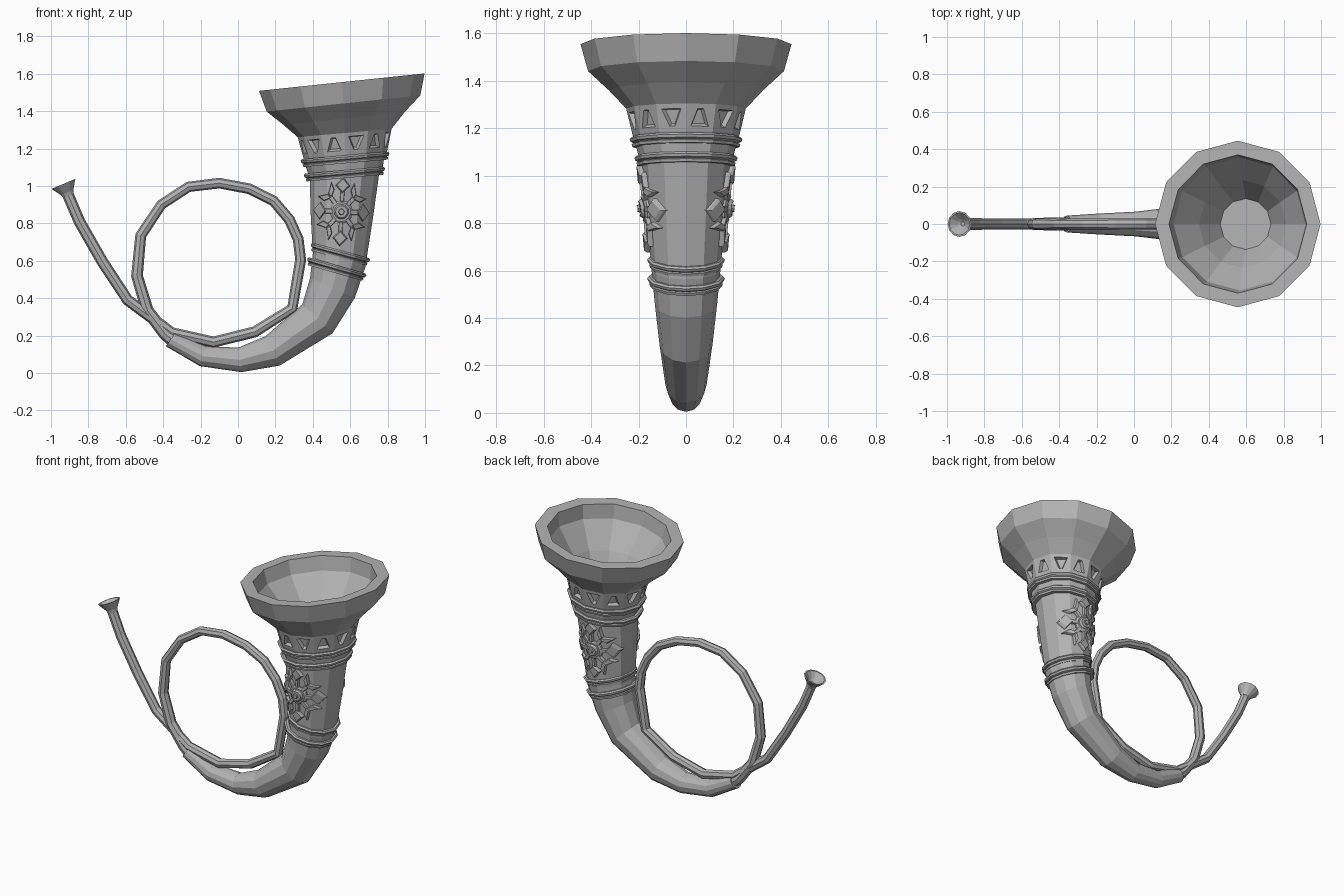
import bpy, bmesh
from math import sin, cos, pi, radians, hypot, atan2, degrees
from mathutils import Vector

if "Cube" in bpy.data.objects:
    bpy.data.objects.remove(bpy.data.objects["Cube"])

grey = bpy.data.materials.new("horn_grey")
grey.use_nodes = True
COLOUR = (0.45, 0.45, 0.45, 1)
grey.diffuse_color = COLOUR
grey.node_tree.nodes["Principled BSDF"].inputs["Base Color"].default_value = COLOUR


def finish(bm, name):
    bmesh.ops.recalc_face_normals(bm, faces=bm.faces)
    mesh = bpy.data.meshes.new(name)
    bm.to_mesh(mesh)
    bm.free()
    mesh.materials.append(grey)
    obj = bpy.data.objects.new(name, mesh)
    bpy.context.collection.objects.link(obj)
    return obj


def loft(rings, sides=12, closed=False):
    """Skin rings of (x, z, radius, lean in degrees) lying in the y = 0 plane."""
    bm = bmesh.new()
    loops = []
    for x, z, r, lean in rings:
        out = Vector((cos(radians(lean)), 0, -sin(radians(lean))))
        loops.append([bm.verts.new(Vector((x, 0, z)) + r * (cos(a) * out + sin(a) * Vector((0, 1, 0))))
                      for a in (2 * pi * i / sides for i in range(sides))])
    pairs = list(zip(loops, loops[1:] + loops[:1])) if closed else list(zip(loops, loops[1:]))
    rows = [[bm.faces.new((p[i], p[(i + 1) % sides], q[(i + 1) % sides], q[i]))
             for i in range(sides)] for p, q in pairs]
    if not closed:
        bm.faces.new(loops[0])
        bm.faces.new(loops[-1])
    return bm, rows


def along(x, z, lean, profile):
    """Rings stacked on a straight axis from (offset, radius) pairs."""
    s, c = sin(radians(lean)), cos(radians(lean))
    return [(x + d * s, z + d * c, r, lean) for d, r in profile]


# Horn body: curved tail, straight decorated barrel, flared bell, hollow mouth
curve = [(-0.36, 0.18, 0.045, 125), (-0.187, 0.09, 0.056, 108), (0.01, 0.07, 0.066, 82),
         (0.185, 0.118, 0.087, 64), (0.425, 0.29, 0.112, 44), (0.505, 0.455, 0.131, 24),
         (0.54, 0.6, 0.145, 15), (0.555, 0.84, 0.167, 4), (0.57, 1.06, 0.187, -5),
         (0.574, 1.17, 0.225, -5), (0.57, 1.283, 0.252, -5),
         (0.567, 1.36, 0.325, -6), (0.564, 1.441, 0.413, -6)]
mouth = along(0.555, 1.555, -6, [(0, 0.445), (0, 0.37), (-0.09, 0.355), (-0.24, 0.235),
                                 (-0.42, 0.13), (-0.55, 0.1)])
bm, rows = loft(curve + mouth)

# Alternating wedge recesses, one on each facet below the bell
panels = rows[9]
bmesh.ops.recalc_face_normals(bm, faces=bm.faces)
bmesh.ops.inset_individual(bm, faces=panels, thickness=0.021, use_even_offset=True)
for i, face in enumerate(panels):
    by_height = sorted(face.verts, key=lambda v: v.co.z)
    a, b = by_height[:2] if i % 2 else by_height[2:]
    middle = (a.co + b.co) / 2
    for v in (a, b):
        v.co = middle.lerp(v.co, 0.3)
bmesh.ops.inset_individual(bm, faces=panels, thickness=0.008, depth=-0.02, use_even_offset=True)
finish(bm, "horn_body")

# Double-lipped bands round the barrel
BAND = [(-0.022, -0.03), (-0.022, 0), (-0.01, 0.003), (-0.006, -0.004), (0, 0.008),
        (0.012, 0.012), (0.02, 0.004), (0.02, -0.03)]
bands = {"upper_band": (0.573, 1.143, -5, 0.226), "barrel_top_band": (0.57, 1.064, -5, 0.206),
         "barrel_base_band": (0.545, 0.635, 15, 0.152), "lower_band": (0.525, 0.556, 16, 0.152)}
for name, (x, z, lean, r) in bands.items():
    finish(loft(along(x, z, lean, [(d, r + e) for d, e in BAND]), closed=True)[0], name)

# Sleeve between the two upper bands
finish(loft(along(0.573, 1.1, -5, [(-0.04, 0.195), (0.045, 0.215)]))[0], "band_sleeve")


def path(points, radius, last=None):
    """Rings along a pixel-free polyline, leaning with its direction."""
    rings = []
    for i, (x, z) in enumerate(points):
        (x0, z0), (x1, z1) = points[max(i - 1, 0)], points[min(i + 1, len(points) - 1)]
        rings.append((x, z, radius(i / (len(points) - 1)), degrees(atan2(x1 - x0, z1 - z0))))
    return rings


# Coiled pipe: round the loop from the horn tail and out to the mouthpiece
coil = [(-0.33, 0.16), (-0.39, 0.21), (-0.485, 0.335), (-0.54, 0.52), (-0.52, 0.735), (-0.41, 0.9),
        (-0.265, 0.995), (-0.1, 1.015), (0.06, 0.985), (0.19, 0.92), (0.275, 0.82),
        (0.322, 0.715), (0.335, 0.605), (0.29, 0.345), (0.09, 0.22), (-0.13, 0.165),
        (-0.355, 0.215), (-0.59, 0.39), (-0.725, 0.595), (-0.848, 0.81), (-0.91, 0.955)]
finish(loft(path(coil, lambda t: 0.037 - 0.01 * min(1, t * 4) + 0.004 * t), 8)[0], "coiled_pipe")

# Mouthpiece cup
finish(loft(along(-0.933, 1.011, -23, [(-0.07, 0.03), (-0.05, 0.036), (0, 0.069), (0, 0.06),
                                       (-0.035, 0.026), (-0.045, 0.012)]), 12)[0], "mouthpiece")

# Star ornaments wrapped on the front and back of the barrel
CX, CZ, LEAN = 0.553, 0.862, radians(3)


def surface(u, r):
    """Depth of the twelve-sided barrel at sideways offset u."""
    u = abs(u)
    return r - u * 0.268 if u < r / 2 else r * 0.866 - (u - r / 2)


def plate(bm, outline, side, lift=0.02):
    """Raised plate with a bevelled edge that follows the barrel."""
    n = len(outline)
    mu, mv = sum(p[0] for p in outline) / n, sum(p[1] for p in outline) / n

    def layer(scale, height):
        verts = []
        for u, v in outline:
            u, v = mu + (u - mu) * scale, mv + (v - mv) * scale
            depth = surface(u, 0.169 + 0.09 * v) + height
            verts.append(bm.verts.new((CX + u * cos(LEAN) + v * sin(LEAN), side * depth,
                                       CZ + v * cos(LEAN) - u * sin(LEAN))))
        return verts
    base, shoulder, top = layer(1, -0.015), layer(1, lift * 0.6), layer(0.8, lift)
    for low, high in ((base, shoulder), (shoulder, top)):
        for i in range(n):
            bm.faces.new((low[i], low[(i + 1) % n], high[(i + 1) % n], high[i]))
    bm.faces.new(base)
    bm.faces.new(top)


def turned(points, angle, squash=0.82):
    return [((x * cos(angle) + y * sin(angle)) * squash, y * cos(angle) - x * sin(angle))
            for x, y in points]


def polygon(radius, sides=12):
    return [(radius * cos(2 * pi * i / sides), radius * sin(2 * pi * i / sides)) for i in range(sides)]


stem = [(-0.013, 0.05), (0.013, 0.05), (0.013, 0.115), (-0.013, 0.115)]
diamond = [(0, 0.1), (0.048, 0.14), (0, 0.185), (-0.048, 0.14)]
prong = [(0, 0.1), (0.045, 0.12), (0.058, 0.165), (0.035, 0.15), (0, 0.13)]
for name, side in (("front_star", -1), ("back_star", 1)):
    bm = bmesh.new()
    for k in range(8):
        angle = k * pi / 4
        plate(bm, turned(stem, angle), side, 0.017)
        if k % 2:
            for mirror in (1, -1):
                plate(bm, turned([(mirror * x, y) for x, y in prong], angle), side, 0.022)
        else:
            plate(bm, turned(diamond, angle), side, 0.024)
    plate(bm, polygon(0.062), side, 0.018)
    plate(bm, polygon(0.04), side, 0.03)
    plate(bm, polygon(0.018, 8), side, 0.038)
    finish(bm, name)
